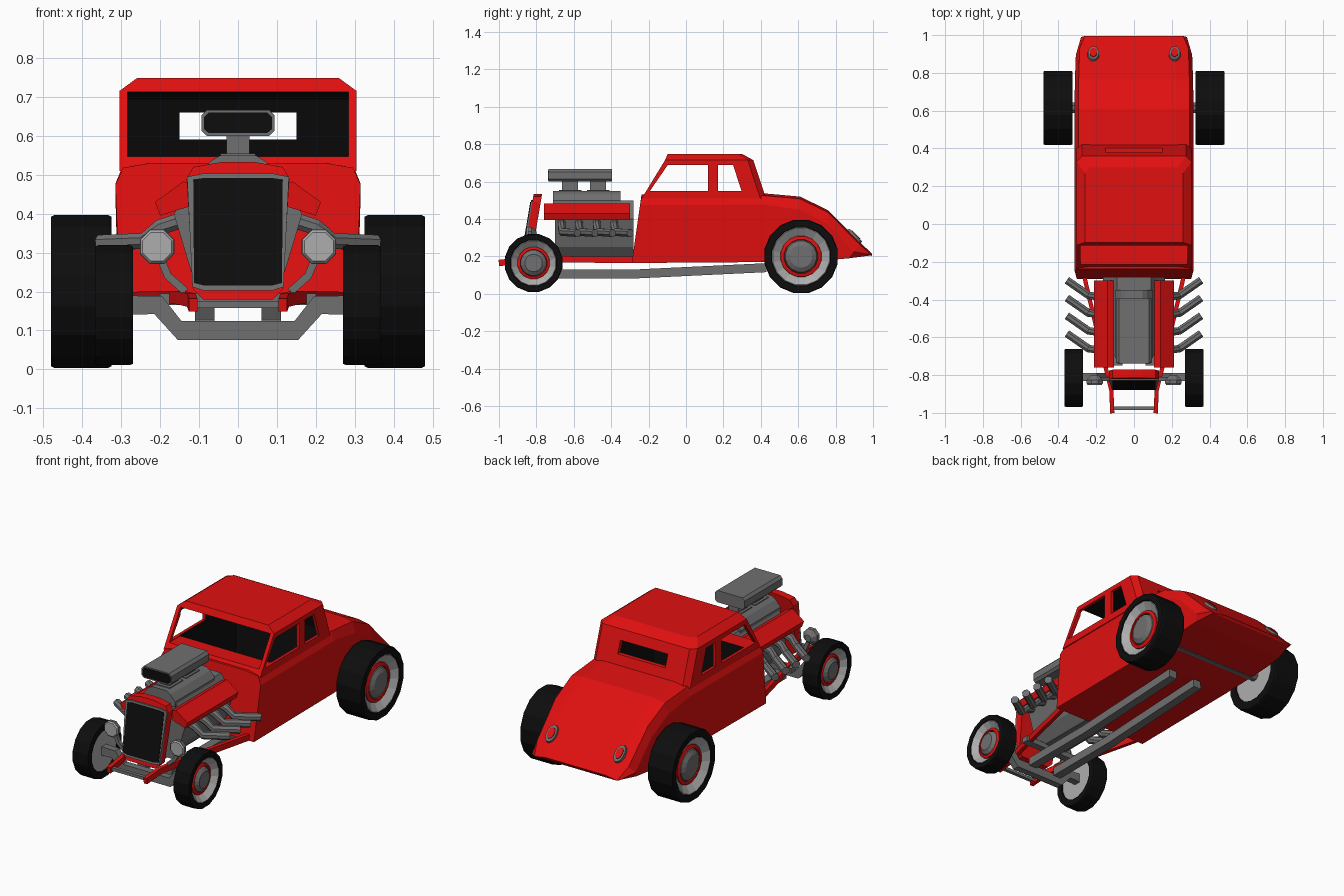
import bpy, bmesh
from math import cos, sin, pi
from mathutils import Vector

if "Cube" in bpy.data.objects:
    bpy.data.objects.remove(bpy.data.objects["Cube"])


def material(name, rgb):
    m = bpy.data.materials.new(name)
    m.diffuse_color = (*rgb, 1)
    m.use_nodes = True
    m.node_tree.nodes["Principled BSDF"].inputs["Base Color"].default_value = m.diffuse_color
    return m


RED = material("red_paint", (0.75, 0.005, 0.005))
BLACK = material("black", (0.004, 0.004, 0.004))
LIGHT = material("light_grey", (0.42, 0.42, 0.42))
GREY = material("grey", (0.16, 0.16, 0.16))


def loft(name, rings, mat=GREY, loop=False):
    """Skin a list of point rings; cap the ends unless the rings loop."""
    bm = bmesh.new()
    vs = [[bm.verts.new(p) for p in r] for r in rings]
    n = len(rings[0])
    for a, b in zip(vs, vs[1:] + ([vs[0]] if loop else [])):
        for i in range(n):
            bm.faces.new((a[i], a[(i + 1) % n], b[(i + 1) % n], b[i]))
    if not loop:
        bm.faces.new(vs[0])
        bm.faces.new(vs[-1])
    bmesh.ops.recalc_face_normals(bm, faces=bm.faces)
    me = bpy.data.meshes.new(name)
    bm.to_mesh(me)
    bm.free()
    if mat:
        me.materials.append(mat)
    ob = bpy.data.objects.new(name, me)
    bpy.context.collection.objects.link(ob)
    return ob


def prism_x(name, yz, a, b, mat=GREY):
    return loft(name, [[(x, y, z) for y, z in yz] for x in (a, b)], mat)


def prism_y(name, xz, a, b, mat=GREY, lean=0.0):
    return loft(name, [[(x, y + lean * z, z) for x, z in xz] for y in (a, b)], mat)


def box(name, x0, x1, y0, y1, z0, z1, mat=GREY):
    return prism_y(name, [(x0, z0), (x1, z0), (x1, z1), (x0, z1)], y0, y1, mat)


def lathe(name, prof, c=(0, 0, 0), n=16, mat=GREY, axis="x", loop=False):
    """Turn (along, radius) points about the x or y axis."""
    rings = []
    for a, r in prof:
        ang = [2 * pi * (i + 0.5) / n for i in range(n)]
        if axis == "x":
            rings.append([(c[0] + a, c[1] + r * cos(t), c[2] + r * sin(t)) for t in ang])
        else:
            rings.append([(c[0] + r * cos(t), c[1] + a, c[2] + r * sin(t)) for t in ang])
    return loft(name, rings, mat, loop)


def sweep(name, path, w, h, mat=GREY, n=4):
    """Run a bar (n=4) or tube of size w x h along a path."""
    P = [Vector(p) for p in path]
    k = 2 ** 0.5 / 2 if n == 4 else 0.5
    rings = []
    for i, p in enumerate(P):
        d = (P[min(i + 1, len(P) - 1)] - P[max(i - 1, 0)]).normalized()
        q = d.to_track_quat('Z', 'Y')
        rings.append([p + q @ Vector((w * k * cos(2 * pi * (j + .5) / n),
                                      h * k * sin(2 * pi * (j + .5) / n), 0)) for j in range(n)])
    return loft(name, rings, mat)


def mirrored(pts):
    return pts + [(-x, z) for x, z in reversed(pts)]


def boolean(ob, tool, op, mode='INDEX'):
    m = ob.modifiers.new("cut", 'BOOLEAN')
    m.operation, m.object, m.solver, m.material_mode = op, tool, 'EXACT', mode
    bpy.context.view_layer.objects.active = ob
    bpy.ops.object.modifier_apply(modifier=m.name)
    bpy.data.objects.remove(tool)


# lower body: stations of bottom y, bottom z, top y, top z, shoulder drop, half width
stations = [(-.29, .165, -.238, .53, .055, .315), (.42, .17, .42, .537, .06, .315),
            (.60, .175, .61, .52, .07, .315), (.76, .18, .76, .447, .075, .313),
            (.87, .19, .93, .275, .05, .308), (.985, .205, .995, .215, .005, .28)]
rings = []
for yb, zb, yt, zt, drop, w in stations:
    f = 1 - drop / (zt - zb)
    half = [(w - .012, yb, zb), (w, yb + f * (yt - yb), zt - drop), (w - .02, yt, zt - .012),
            (w - .09, yt, zt)]
    rings.append(half + [(-x, y, z) for x, y, z in reversed(half)])
body = loft("body", rings, RED)

# cabin, joined to the body
rings = []
for z, y0, y1, w in ((.51, -.237, .428, .305), (.715, -.112, .36, .305), (.748, -.098, .30, .26)):
    rings.append([(-w, y0, z), (w, y0, z), (w, y1 - .03, z), (w - .03, y1, z),
                  (.03 - w, y1, z), (-w, y1 - .03, z)])
boolean(body, loft("cabin", rings, RED), 'UNION')

# hollow interior and window openings
cavity = prism_x("cavity", [(-.12, .25), (.39, .25), (.398, .53), (.34, .695), (.30, .717), (-.11, .717)],
                 -.288, .288, BLACK)
boolean(body, cavity, 'DIFFERENCE', 'TRANSFER')
openings = [
    prism_x("windscreen", [(-.32, .547), (-.10, .547), (-.08, .712), (-.32, .712)], -.284, .284, None),
    prism_x("door_window", [(-.193, .55), (-.098, .688), (.117, .688), (.117, .55)], -.4, .4, None),
    prism_x("quarter_window", [(.17, .55), (.17, .688), (.252, .688), (.297, .55)], -.4, .4, None),
    box("rear_window", -.15, .15, .29, .5, .59, .66, None)]
for o in openings:
    boolean(body, o, 'DIFFERENCE')

# engine block, supercharger, carburettors and scoop
prism_y("engine_block", mirrored([(.07, .19), (.12, .25), (.165, .40), (.11, .47), (.09, .50)]), -.70, -.28)
prism_y("supercharger", mirrored([(.10, .47), (.10, .50), (.07, .535), (.045, .55)]), -.71, -.35)
for i, y in enumerate((-.62, -.47)):
    box(f"carburettor_{i}", -.03, .03, y - .042, y + .042, .545, .605)
    box(f"carburettor_base_{i}", -.045, .045, y - .06, y + .06, .545, .555)
prism_y("scoop", mirrored([(.08, .60), (.094, .613), (.094, .652), (.08, .667)]), -.735, -.395)
prism_y("scoop_mouth", mirrored([(.075, .607), (.087, .617), (.087, .648), (.075, .66)]), -.738, -.73, BLACK)

# leaning radiator shell, rim and mesh
LEAN = .17
prism_y("grille_shell", mirrored([(.09, .18), (.115, .205), (.132, .49), (.115, .52), (.04, .533)]),
        -.905, -.86, RED, LEAN)
prism_y("grille_rim", mirrored([(.09, .203), (.117, .212), (.131, .495), (.09, .503)]), -.913, -.90, GREY, LEAN)
prism_y("grille_mesh", mirrored([(.085, .215), (.113, .222), (.115, .488), (.085, .492)]), -.916, -.91, BLACK, LEAN)

# front axle, rear axle, bumper bar
sweep("front_axle", [(-.30, -.81, .165), (-.205, -.81, .165), (-.15, -.81, .10),
                     (.15, -.81, .10), (.205, -.81, .165), (.30, -.81, .165)], .04, .05)
lathe("rear_axle", [(-.345, .03), (.345, .03)], (0, .615, .2), 8)
box("front_crossbar", -.11, .11, -.985, -.965, .158, .175)
box("frame_crossmember", -.2, .2, -.70, -.66, .165, .195)


def wheel(name, s, x0, x1, y, r):
    c, d = (0, y, r if r > .18 else .165), x1 - x0
    lathe(name + "_tyre", [(s * a, q * r) for a, q in
          ((x0, .75), (x0, .98), (x0 + .008, 1), (x1 - .008, 1), (x1, .98), (x1, .8), (x1 - .02, .75))],
          c, 16, BLACK, loop=True)
    lathe(name + "_rim", [(s * a, q * r) for a, q in
          ((x0 + .01, .77), (x1 - .008, .80), (x1 - .004, .77), (x1 - .035, .55), (x1 - .035, .4))],
          c, 16, LIGHT)
    lathe(name + "_trim_ring", [(s * a, q * r) for a, q in
          ((x1 - .04, .56), (x1 - .028, .55), (x1 - .022, .46), (x1 - .04, .44))], c, 16, RED)
    lathe(name + "_hub", [(s * a, q * r) for a, q in
          ((x1 - .04, .46), (x1 - .022, .42), (x1 - .015, .36), (x1 - .008, .3))], c, 16)


for side, s in (("right", 1), ("left", -1)):
    wheel("rear_wheel_" + side, s, .325, .48, .615, .2)
    wheel("front_wheel_" + side, s, .27, .367, -.815, .157)

    # frame rail and underfloor pipe
    sweep("frame_rail_" + side, [(s * .265, -.27, .182), (s * .15, -.76, .185), (s * .12, -.88, .178),
                                 (s * .115, -1, .165)], .022, .034, RED)
    sweep("underfloor_pipe_" + side, [(s * .085, -.75, .105), (s * .085, -.3, .105), (s * .085, .43, .14)],
          .05, .048)

    # valve cover and exhaust stacks
    prism_y("valve_cover_" + side, [(s * x, z) for x, z in
            ((.105, .47), (.14, .483), (.213, .43), (.20, .395), (.12, .42))], -.76, -.30, RED)
    for i in range(4):
        y = -.665 + i * .094
        sweep(f"exhaust_{side}_{i}", [(s * .14, y, .385), (s * .20, y, .365), (s * .24, y + .005, .33),
                                      (s * .355, y + .085, .325)], .044, .044, n=8)

    # headlight on its bracket
    lathe("headlight_" + side, [(-.845, .048), (-.825, .046), (-.80, .02)], (s * .208, 0, .315), 8, axis="y")
    lathe("headlight_lens_" + side, [(-.852, .04), (-.844, .047)], (s * .208, 0, .315), 8, LIGHT, "y")
    sweep("headlight_bracket_" + side, [(s * .205, -.82, .30), (s * .18, -.82, .24), (s * .135, -.82, .20)],
          .02, .02)

    # oval tail light lying on the sloping tail
    for nm, r, h, m in (("ring", .055, .010, GREY), ("lens", .036, .014, RED)):
        t = lathe(f"tail_light_{nm}_{side}", [(-.01, r), (h, r * .9)], n=12, mat=m, axis="y")
        t.scale = (.6, 1, 1)
        t.rotation_euler = (pi / 4, 0, 0)
        t.location = (s * .215, .90, .307)
